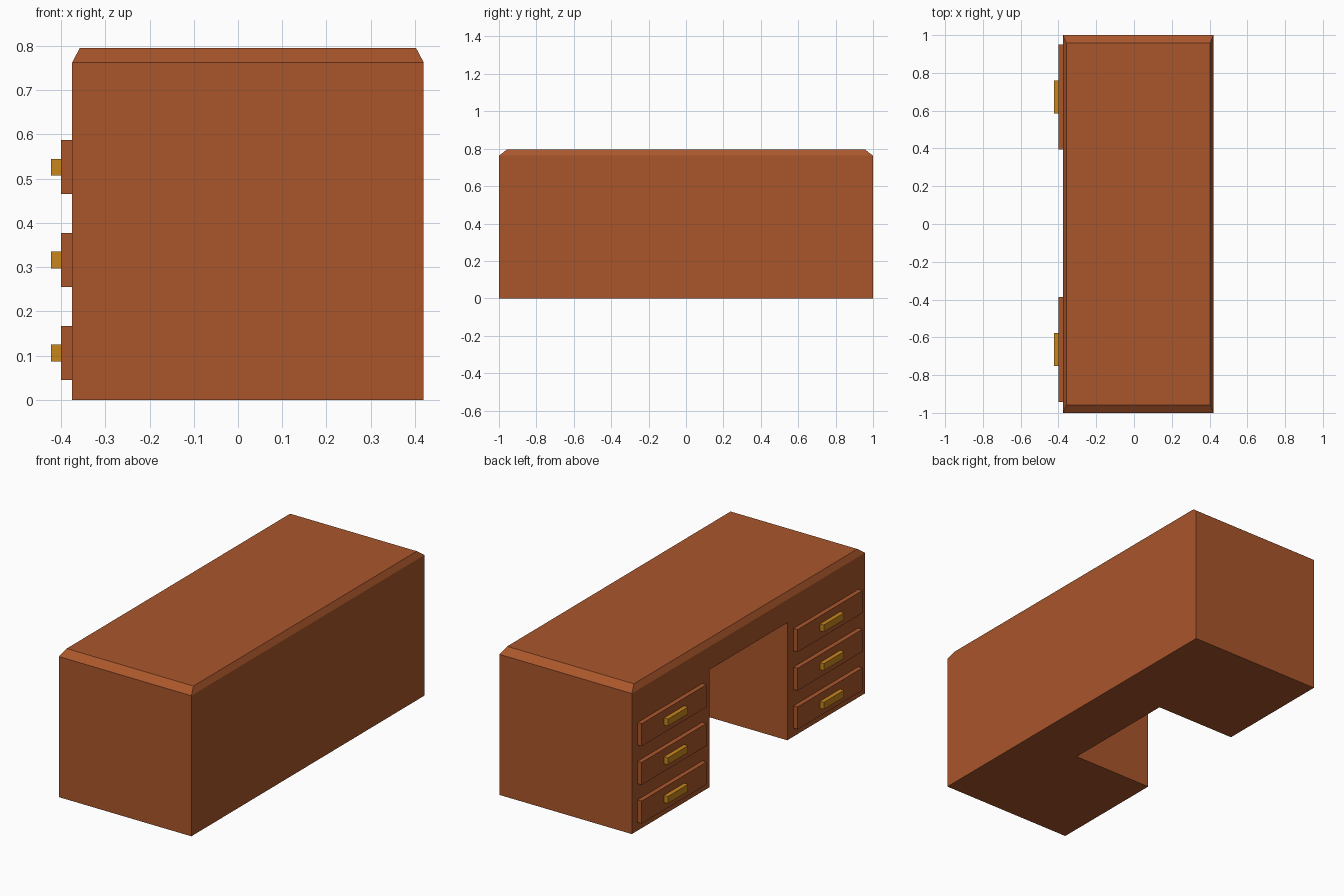
import bpy, bmesh

if "Cube" in bpy.data.objects:
    bpy.data.objects.remove(bpy.data.objects["Cube"])


def material(name, color):
    m = bpy.data.materials.new(name)
    m.diffuse_color = color
    m.use_nodes = True
    m.node_tree.nodes["Principled BSDF"].inputs["Base Color"].default_value = m.diffuse_color
    return m


wood = material("wood", (0.40, 0.093, 0.024, 1))
brass = material("brass", (0.58, 0.24, 0.012, 1))


def box(name, x, y, z, mat):
    """Box from (min, max) ranges on each axis."""
    bm = bmesh.new()
    bmesh.ops.create_cube(bm, size=1)
    for v in bm.verts:
        v.co = [r[0] if c < 0 else r[1] for c, r in zip(v.co, (x, y, z))]
    me = bpy.data.meshes.new(name)
    bm.to_mesh(me)
    bm.free()
    me.materials.append(mat)
    ob = bpy.data.objects.new(name, me)
    bpy.context.collection.objects.link(ob)
    return ob


# Desk body with a sloped rim around the top
body = box("desk_body", (-0.375, 0.42), (-1, 1), (0, 0.763), wood)
bm = bmesh.new()
bm.from_mesh(body.data)
top = max(bm.faces, key=lambda f: f.calc_center_median().z)
rim = bmesh.ops.extrude_face_region(bm, geom=[top])["geom"]
bmesh.ops.delete(bm, geom=[top], context="FACES_ONLY")
for v in (g for g in rim if isinstance(g, bmesh.types.BMVert)):
    v.co.x += 0.017 if v.co.x < 0 else -0.017
    v.co.y += 0.042 if v.co.y < 0 else -0.042
    v.co.z = 0.795
bmesh.ops.recalc_face_normals(bm, faces=bm.faces)
bm.to_mesh(body.data)
bm.free()

# Knee hole cut from the drawer side
cutter = box("knee_hole_cutter", (-0.6, 0.107), (-0.333, 0.333), (-0.2, 0.638), wood)
cutter.hide_render = True
mod = body.modifiers.new("knee_hole", "BOOLEAN")
mod.operation = "DIFFERENCE"
mod.solver = "EXACT"
mod.object = cutter
bpy.context.view_layer.objects.active = body
bpy.ops.object.modifier_apply(modifier=mod.name)
bpy.data.objects.remove(cutter)

# Three drawers with handles on each pedestal
for side, y in (("left", 0.673), ("right", -0.665)):
    for i in range(3):
        z = 0.106 + 0.21 * i
        box(f"{side}_drawer_{i + 1}", (-0.40, -0.375),
            (y - 0.278, y + 0.278), (z - 0.061, z + 0.061), wood)
        box(f"{side}_handle_{i + 1}", (-0.423, -0.40),
            (y - 0.087, y + 0.087), (z - 0.019, z + 0.019), brass)
